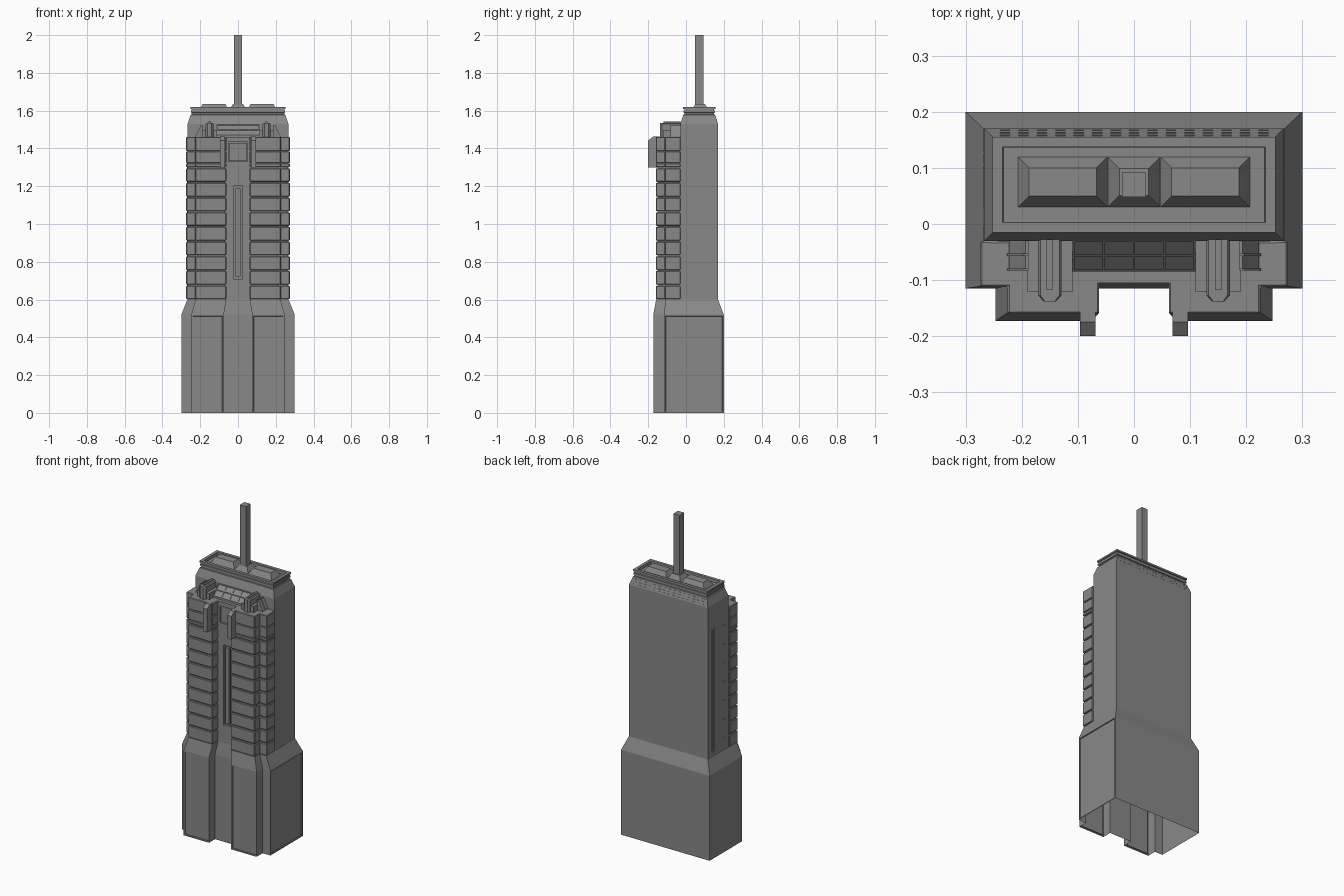
import bpy, bmesh

if "Cube" in bpy.data.objects:
    bpy.data.objects.remove(bpy.data.objects["Cube"])

grey = bpy.data.materials.new("dark_grey")
grey.diffuse_color = (.25, .25, .25, 1)
grey.use_nodes = True
grey.node_tree.nodes["Principled BSDF"].inputs["Base Color"].default_value = grey.diffuse_color


def finish(name, bm, bevel=0):
    bmesh.ops.recalc_face_normals(bm, faces=bm.faces)
    me = bpy.data.meshes.new(name)
    bm.to_mesh(me)
    bm.free()
    me.materials.append(grey)
    ob = bpy.data.objects.new(name, me)
    bpy.context.collection.objects.link(ob)
    if bevel:
        m = ob.modifiers.new("edge", 'BEVEL')
        m.width, m.segments = bevel, 1
    return ob


def add_loft(bm, rings, bottom=True, top=True):
    # rings: list of (xy profile, z)
    rows = [[bm.verts.new((x, y, z)) for x, y in p] for p, z in rings]
    n = len(rows[0])
    sides = []
    for a, b in zip(rows, rows[1:]):
        for i in range(n):
            j = (i + 1) % n
            sides.append(bm.faces.new((a[i], a[j], b[j], b[i])))
    if bottom:
        bm.faces.new(rows[0][::-1])
    if top:
        bm.faces.new(rows[-1])
    return sides


def rect(x0, x1, y0, y1, d=0):
    return [(x0 + d, y0 + d), (x1 - d, y0 + d), (x1 - d, y1 - d), (x0 + d, y1 - d)]


def add_box(bm, x0, x1, y0, y1, z0, z1):
    add_loft(bm, [(rect(x0, x1, y0, y1), z0), (rect(x0, x1, y0, y1), z1)])


def box(name, *b, bevel=0):
    bm = bmesh.new()
    add_box(bm, *b)
    return finish(name, bm, bevel)


def add_extrusion_x(bm, prof, x0, x1):
    # prof: list of (y, z)
    a = [bm.verts.new((x0, y, z)) for y, z in prof]
    b = [bm.verts.new((x1, y, z)) for y, z in prof]
    bm.faces.new(a)
    bm.faces.new(b[::-1])
    for i in range(len(a)):
        j = (i + 1) % len(a)
        bm.faces.new((a[i], b[i], b[j], a[j]))


def mirrored(half):
    return half + [(-x, y) for x, y in half[::-1]]


def flip(p, s):
    return [(x * s, y) for x, y in p]


# flared podium, open underneath, with recessed panels
low = mirrored([(.075, -.115), (.075, -.173), (.247, -.173), (.247, -.115), (.3, -.115), (.3, .2)])
high = mirrored([(.062, -.105), (.062, -.158), (.225, -.158), (.225, -.11), (.268, -.11), (.268, .17)])
bm = bmesh.new()
sides = add_loft(bm, [(low, 0), (low, .52), (high, .6)], bottom=False)
bmesh.ops.recalc_face_normals(bm, faces=bm.faces)
panels = []
for f in sides:
    c = f.calc_center_median()
    if c.z < .4 and (abs(c.y + .173) < .001 or c.x > .299):
        panels.append(f)
bmesh.ops.inset_individual(bm, faces=panels, thickness=.011, depth=0)
bmesh.ops.inset_individual(bm, faces=panels, thickness=.001, depth=-.006)
finish("podium", bm)

# main slab with stepped crown and sunken roof
S = (-.267, .267, -.03, .17)
steps = [(0, .59), (0, 1.53), (.016, 1.578), (.022, 1.58), (.022, 1.588), (.017, 1.59), (.017, 1.6),
         (.021, 1.602), (.021, 1.608), (.015, 1.61), (.015, 1.62), (.033, 1.62), (.034, 1.603)]
bm = bmesh.new()
add_loft(bm, [(rect(*S, d), z) for d, z in steps], bottom=False)
finish("main_slab", bm)

# rooftop mounds and mast plinth
bm = bmesh.new()
for x0, x1, d in ((-.207, -.047, .02), (.047, .207, .02), (-.047, .047, .021)):
    add_loft(bm, [(rect(x0, x1, .03, .12), 1.602), (rect(x0, x1, .03, .12, d), 1.636)])
finish("roof_mounds", bm)
box("mast", -.021, .021, .048, .092, 1.63, 2.0)

# dashed window rows on the back of the crown
bm = bmesh.new()
for r in range(3):
    z = 1.54 + r * .014
    y = .17 - (z - 1.53) * .333
    for i in range(15):
        x = -.23 + i * .0329
        add_box(bm, x - .009, x + .009, y - .004, y + .001, z - .002, z + .001)
finish("crown_dashes", bm)

# front bays: inset core plus stacked floor bands on each side
band = [(.062, -.035), (.062, -.16), (.225, -.16), (.225, -.112), (.274, -.112), (.274, -.03)]
core = [(.068, -.028), (.068, -.152), (.217, -.152), (.217, -.104), (.266, -.104), (.266, -.028)]
floors = [(.602 + i * .0777, .602 + i * .0777 + .071) for i in range(9)]
floors += [(1.302, 1.32), (1.323, 1.384), (1.387, 1.46)]
for s, side in ((-1, "left"), (1, "right")):
    bm = bmesh.new()
    add_loft(bm, [(flip(core, s), .59), (flip(core, s), 1.455)])
    finish(side + "_bay_core", bm)
    bm = bmesh.new()
    for z0, z1 in floors:
        add_loft(bm, [(flip(band, s), z0), (flip(band, s), z1)])
    finish(side + "_floor_bands", bm, .003)

# centre wall built around a recessed slot and an upper panel
bm = bmesh.new()
add_box(bm, -.075, .075, -.09, -.02, .59, 1.46)
F = (-.105, -.088)
for x0, x1, z0, z1 in ((-.075, .075, .59, .71), (-.075, -.024, .71, 1.2), (.024, .075, .71, 1.2),
                       (-.075, .075, 1.2, 1.33), (-.075, -.05, 1.33, 1.433), (.05, .075, 1.33, 1.433),
                       (-.075, .075, 1.433, 1.46)):
    add_box(bm, x0, x1, *F, z0, z1)
finish("centre_wall", bm)
box("centre_slot_rib", -.012, .012, -.105, -.088, .722, 1.188)
box("upper_panel", -.046, .046, -.1, -.088, 1.334, 1.429)

# chamfered fins beside the centre recess
for s, side in ((-1, "left"), (1, "right")):
    bm = bmesh.new()
    prof = [(-.2, 1.3), (-.14, 1.3), (-.14, 1.462), (-.175, 1.462), (-.2, 1.443)]
    add_extrusion_x(bm, prof, s * .069, s * .096)
    finish(side + "_fin", bm)

# centre skylight: sloped glass with raised bars
def slope(y):
    return 1.47 + (y + .083)


def add_wedge(bm, x0, x1, y0, y1, lift):
    add_extrusion_x(bm, [(y0, 1.455), (y1, 1.455), (y1, slope(y1) + lift), (y0, slope(y0) + lift)], x0, x1)


bm = bmesh.new()
add_wedge(bm, -.11, .11, -.083, -.028, 0)
for i in range(5):
    x = -.108 + i * .054 * 4 / 4
    add_wedge(bm, x - .002, x + .002, -.085, -.028, .004)
for y in (-.083, -.056, -.03):
    add_wedge(bm, -.11, .11, y - .002, y + .002, .004)
finish("centre_skylight", bm)

# side skylights falling outward, with raised ribs
for s, side in ((-1, "left"), (1, "right")):
    bm = bmesh.new()
    for y0, y1, g in ((-.081, -.028, 0), (-.083, -.079, .003), (-.057, -.053, .003)):
        add_loft(bm, [(flip(rect(.188, .223 + g, y0, y1), s), 1.455),
                      (flip(rect(.188, .223 + g, y0, y1), s), 1.465),
                      (flip(rect(.188, .193 + g, y0, y1), s), 1.522 + g)])
    finish(side + "_skylight", bm)

# round-nosed roof units on plinths
for s, side in ((-1, "left"), (1, "right")):
    cx = s * .15
    box(side + "_unit_plinth", cx - .04, cx + .04, -.121, -.028, 1.455, 1.497)
    nose = [(cx + .021, -.028), (cx - .021, -.028), (cx - .021, -.127), (cx - .011, -.138),
            (cx + .011, -.138), (cx + .021, -.127)]
    inner = [(cx + (x - cx) * .8, y) for x, y in nose]
    bm = bmesh.new()
    add_loft(bm, [(nose, 1.455), (nose, 1.53), (inner, 1.536)])
    finish(side + "_roof_unit", bm)
    box(side + "_unit_ridge", cx - .006, cx + .006, -.118, -.028, 1.53, 1.542)

# slot and small windows on the left flank
bm = bmesh.new()
for y in (.102, .122):
    add_box(bm, -.269, -.262, y, y + .008, .63, 1.38)
for i in range(7):
    z = .66 + i * .115
    add_box(bm, -.269, -.262, -.005, .03, z, z + .014)
finish("left_flank_windows", bm)
